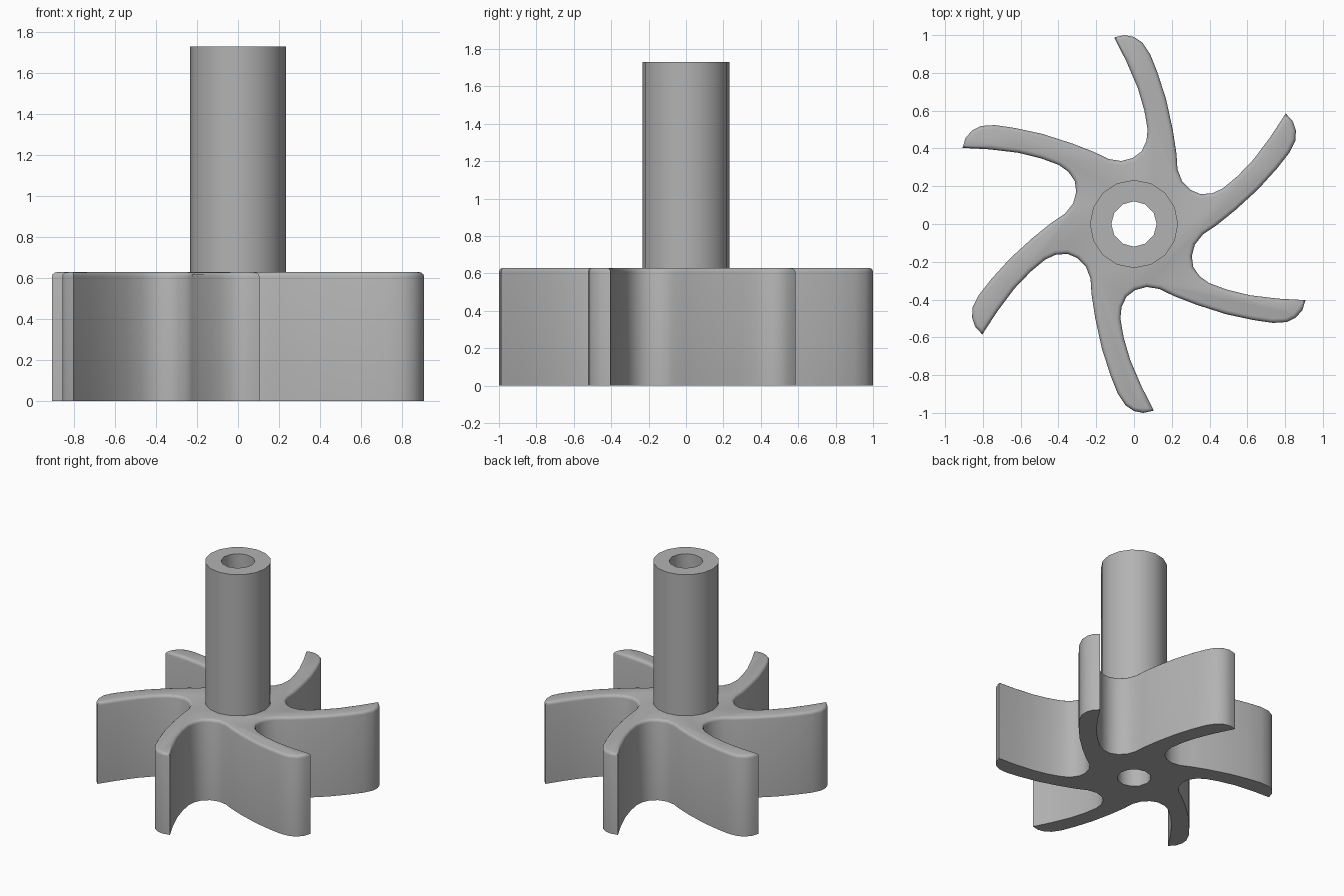
import bpy, bmesh, math
from mathutils import Vector, Matrix

cube = bpy.data.objects.get("Cube")
if cube:
    bpy.data.objects.remove(cube, do_unlink=True)

BLADES = 6
ROTOR_TOP, SHAFT_TOP = 0.63, 1.73
SHAFT_R, BORE_R = 0.233, 0.12

# One plain grey material
grey = bpy.data.materials.new("plain grey")
grey.use_nodes = True
colour = (0.45, 0.45, 0.45, 1)
grey.diffuse_color = colour
grey.node_tree.nodes["Principled BSDF"].inputs["Base Color"].default_value = colour


def make_object(name, bm):
    mesh = bpy.data.meshes.new(name)
    bmesh.ops.recalc_face_normals(bm, faces=bm.faces)
    bm.to_mesh(mesh)
    bm.free()
    mesh.materials.append(grey)
    obj = bpy.data.objects.new(name, mesh)
    bpy.context.collection.objects.link(obj)
    return obj


def cylinder(name, radius, bottom, top, sides):
    bm = bmesh.new()
    bmesh.ops.create_cone(bm, cap_ends=True, segments=sides, radius1=radius,
                          radius2=radius, depth=top - bottom,
                          matrix=Matrix.Translation((0, 0, (bottom + top) / 2)))
    return make_object(name, bm)


# Rotor: one swept blade outline, repeated around the axis and extruded
blade = [(0.30, 0.18), (0.255, 0.225), (0.23, 0.29), (0.225, 0.37),
         (0.205, 0.50), (0.17, 0.66), (0.125, 0.80), (0.085, 0.90),
         (0.045, 0.96), (0.0, 0.99), (-0.05, 1.0), (-0.105, 0.988),
         (-0.04, 0.86), (0.02, 0.72), (0.055, 0.60), (0.072, 0.50),
         (0.066, 0.44), (0.04, 0.385)]
bm = bmesh.new()
outline = []
for i in range(BLADES):
    turn = Matrix.Rotation(math.tau * i / BLADES, 3, "Z")
    outline += [bm.verts.new(turn @ Vector((x, y, 0))) for x, y in blade]
base = bm.faces.new(outline)
top = bmesh.ops.extrude_face_region(bm, geom=[base], use_keep_orig=True)["geom"]
bmesh.ops.translate(bm, verts=[v for v in top if isinstance(v, bmesh.types.BMVert)],
                    vec=(0, 0, ROTOR_TOP))
# Rounded upper rim
rim = [e for e in bm.edges if all(v.co.z > ROTOR_TOP / 2 for v in e.verts)]
bmesh.ops.bevel(bm, geom=rim, offset=0.022, segments=3, profile=0.5, affect="EDGES")
rotor = make_object("rotor", bm)

# Hollow shaft standing on the rotor
shaft = cylinder("shaft", SHAFT_R, ROTOR_TOP, SHAFT_TOP, 16)

# Bore through both parts
cutter = cylinder("bore_cutter", BORE_R, -0.2, SHAFT_TOP + 0.2, 12)
cutter.hide_render = True
for obj in (rotor, shaft):
    bpy.ops.object.select_all(action="DESELECT")
    obj.select_set(True)
    bpy.context.view_layer.objects.active = obj
    cut = obj.modifiers.new("bore", "BOOLEAN")
    cut.operation = "DIFFERENCE"
    cut.solver = "EXACT"
    cut.object = cutter
    bpy.ops.object.modifier_apply(modifier=cut.name)
    bpy.ops.object.shade_smooth_by_angle(angle=math.radians(38))
bpy.data.objects.remove(cutter, do_unlink=True)
